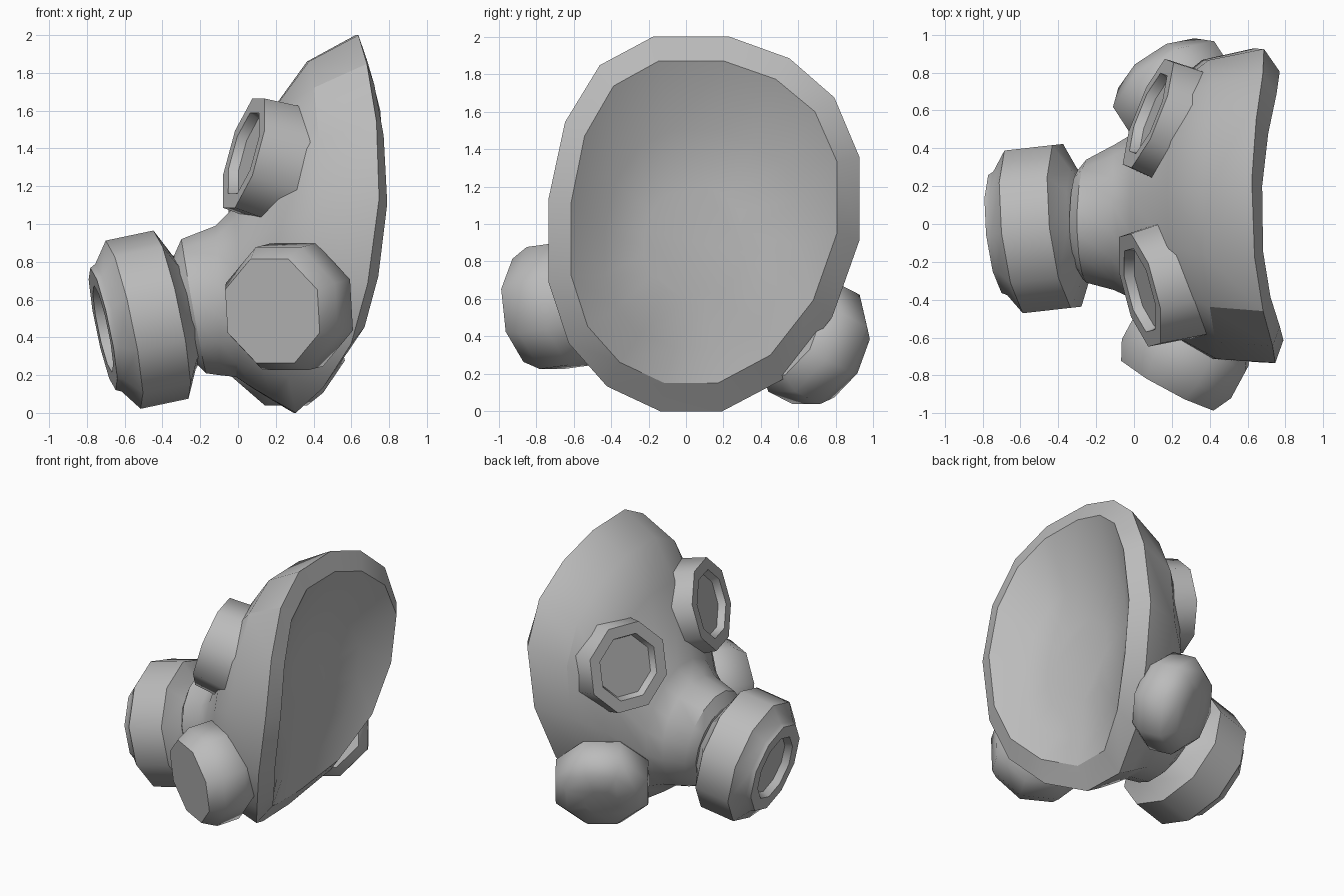
import bpy, bmesh, math
from mathutils import Vector

cube = bpy.data.objects.get("Cube")
if cube:
    bpy.data.objects.remove(cube)

# One plain grey for the whole mask
grey = bpy.data.materials.new("rubber_grey")
grey.use_nodes = True
colour = (0.5, 0.5, 0.5, 1)
grey.diffuse_color = colour
grey.node_tree.nodes["Principled BSDF"].inputs["Base Color"].default_value = colour


def loft(name, rings, angle):
    """Skin a list of point rings into one closed object."""
    bm = bmesh.new()
    loops = [[bm.verts.new(p) for p in ring] for ring in rings]
    n = len(loops[0])
    for a, b in zip(loops, loops[1:]):
        for i in range(n):
            j = (i + 1) % n
            bm.faces.new((a[i], a[j], b[j], b[i]))
    bm.faces.new(loops[0])
    bm.faces.new(loops[-1])
    bmesh.ops.recalc_face_normals(bm, faces=bm.faces)
    mesh = bpy.data.meshes.new(name)
    bm.to_mesh(mesh)
    bm.free()
    obj = bpy.data.objects.new(name, mesh)
    bpy.context.collection.objects.link(obj)
    mesh.materials.append(grey)
    bpy.ops.object.select_all(action='DESELECT')
    bpy.context.view_layer.objects.active = obj
    obj.select_set(True)
    bpy.ops.object.shade_smooth_by_angle(angle=math.radians(angle))


def turned(name, centre, axis, profile, sides=8):
    """Lathe a (distance, radius) profile around an axis through centre."""
    axis = Vector(axis).normalized()
    side = axis.cross(Vector((0, 0, 1))).normalized()
    up = side.cross(axis)
    rings = []
    for dist, radius in profile:
        mid = Vector(centre) + axis * dist
        angles = [(i + 0.5) * math.tau / sides for i in range(sides)]
        rings.append([mid + (side * math.cos(a) + up * math.sin(a)) * radius
                      for a in angles])
    loft(name, rings, 46)


def power(v, e):
    return math.copysign(abs(v) ** e, v)


def section(top, bottom, y_min, y_max, side_x, roll=0.0, yaw=0.0, square=1.0, n=16):
    """Rounded cross-section of the mask, bowed so its sides reach side_x."""
    ring = []
    grow = 1 / math.cos(math.pi / n)
    for i in range(n):
        a = (i + 0.5) * math.tau / n
        upper = math.sin(a) > 0
        e = square if upper else 1.0
        c = power(math.cos(a) * grow, e)
        s = power(math.sin(a) * grow, e)
        t = (s + 1) / 2
        bow = side_x - (top[0] + bottom[0]) / 2
        x = bottom[0] + (top[0] - bottom[0]) * t - yaw * c
        x += bow * (1 - abs(s) ** (2 if upper else 4))
        y = (y_min + y_max) / 2 + c * (y_max - y_min) / 2 - 0.6 * roll * s * s
        z = bottom[1] + (top[1] - bottom[1]) * t + roll * c * (1 - s * s)
        ring.append((x, y, z))
    return ring


# Face shell: snout collar, outer skin, rim, then the shallow hollow inside
shell_sections = [
    section((-0.34, 0.83), (-0.23, 0.27), -0.26, 0.28, -0.29),
    section((-0.30, 0.92), (-0.17, 0.21), -0.31, 0.34, -0.24),
    section((-0.12, 0.99), (-0.10, 0.20), -0.35, 0.42, -0.10),
    section((-0.02, 1.09), (-0.01, 0.19), -0.40, 0.48, 0.00),
    section((0.18, 1.60), (0.08, 0.13), -0.59, 0.72, 0.20, 0.05, 0.01, 0.9),
    section((0.37, 1.86), (0.18, 0.07), -0.71, 0.87, 0.40, 0.10, 0.02, 0.9),
    section((0.63, 2.00), (0.30, 0.00), -0.73, 0.93, 0.69, 0.12, 0.03, 0.87),
    section((0.68, 1.87), (0.41, 0.15), -0.61, 0.81, 0.76, 0.12, 0.01, 0.87),
    section((0.52, 1.50), (0.42, 0.34), -0.43, 0.61, 0.60, 0.08, 0.01, 0.9),
    section((0.48, 1.20), (0.45, 0.60), -0.22, 0.32, 0.52),
]
loft("face_shell", shell_sections, 27)

# Large front filter with a recessed intake
turned("front_filter", (-0.355, -0.01, 0.52), (-0.975, -0.11, -0.205),
       [(-0.12, 0.25), (-0.07, 0.31), (0, 0.455), (0.26, 0.455),
        (0.34, 0.345), (0.37, 0.33), (0.37, 0.235), (0.32, 0.215)], sides=10)

# Eyepieces with recessed lenses
eye_profile = [(-0.28, 0.345), (0, 0.325), (0.0, 0.24), (-0.05, 0.22)]
turned("right_eyepiece", (0.03, -0.35, 1.375), (-0.93, -0.25, 0.27), eye_profile)
turned("left_eyepiece", (0.075, 0.585, 1.24), (-0.90, 0.36, 0.20), eye_profile)

# Cheek filters
turned("right_cheek_filter", (0.265, -0.69, 0.56), (-0.47, -0.87, -0.12),
       [(-0.20, 0.28), (-0.10, 0.355), (0.07, 0.355), (0.175, 0.30)])
turned("left_cheek_filter", (0.21, 0.71, 0.35), (-0.50, 0.77, -0.40),
       [(-0.20, 0.28), (-0.12, 0.345), (0.05, 0.345), (0.14, 0.26), (0.16, 0.12)])
